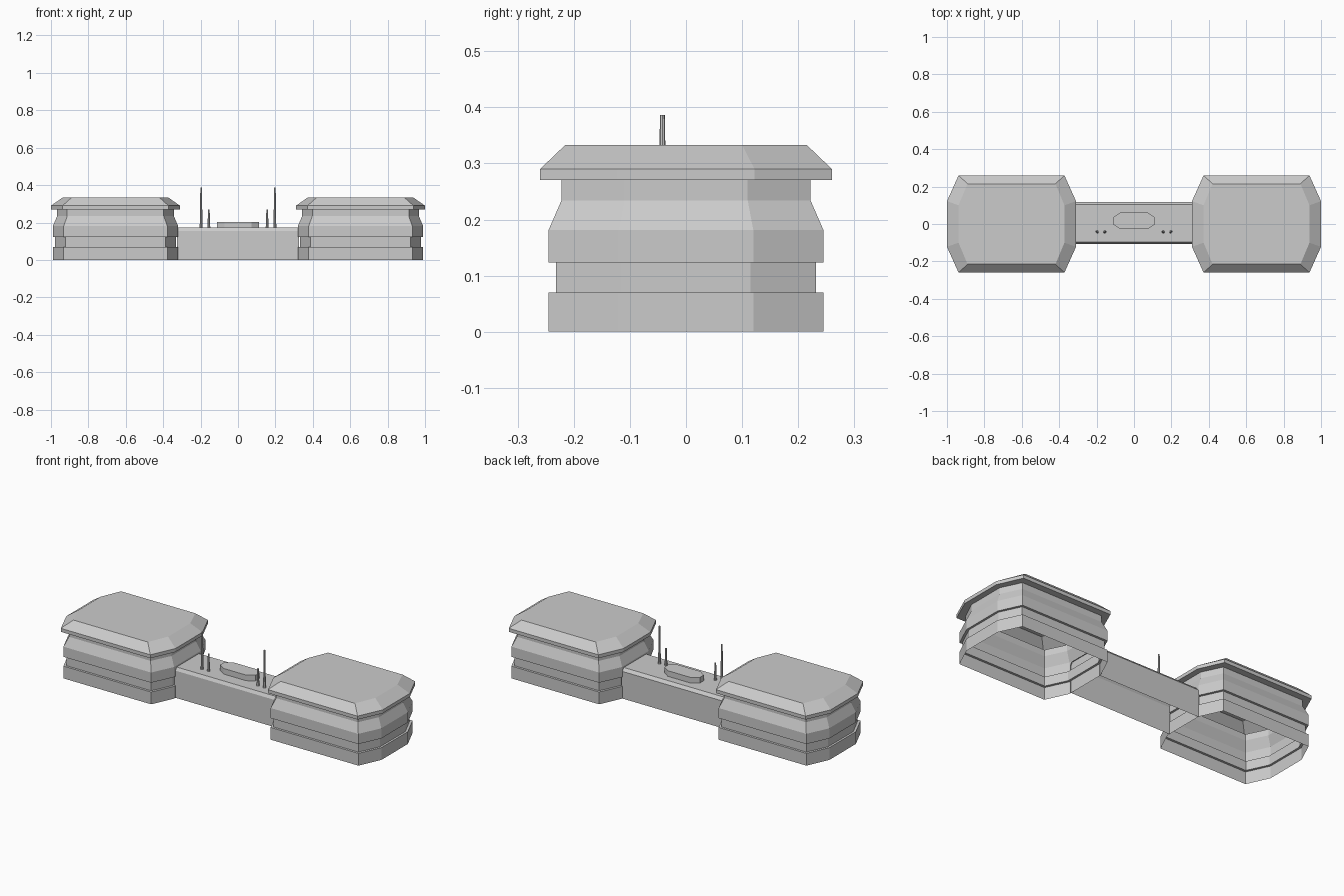
import bpy
import bmesh
from math import cos, sin, pi

if "Cube" in bpy.data.objects:
    bpy.data.objects.remove(bpy.data.objects["Cube"], do_unlink=True)

grey = bpy.data.materials.new("plain grey")
grey.use_nodes = True
colour = (0.6, 0.6, 0.6, 1)
grey.diffuse_color = colour
grey.node_tree.nodes["Principled BSDF"].inputs["Base Color"].default_value = colour


def octagon(hx, hy, cx, cy):
    """Rectangle outline hx by hy whose corners are cut at cx and cy."""
    quarter = [(hx, cy), (cx, hy)]
    half = quarter + [(-x, y) for x, y in reversed(quarter)]
    return half + [(-x, -y) for x, y in half]


def loft(name, rings, location=(0, 0, 0), cap_top=True, cap_bottom=False):
    """Skin a stack of (z, outline) rings; an uncapped end stays open."""
    bm = bmesh.new()
    loops = [[bm.verts.new((x, y, z)) for x, y in outline] for z, outline in rings]
    for low, high in zip(loops, loops[1:]):
        n = len(low)
        for i in range(n):
            j = (i + 1) % n
            bm.faces.new((low[i], low[j], high[j], high[i]))
    if cap_top:
        bm.faces.new(loops[-1])
    if cap_bottom:
        bm.faces.new(loops[0][::-1])
    mesh = bpy.data.meshes.new(name)
    bm.to_mesh(mesh)
    bm.free()
    mesh.materials.append(grey)
    obj = bpy.data.objects.new(name, mesh)
    obj.location = location
    bpy.context.collection.objects.link(obj)
    return obj


# Outlines of the end pavilions
wall = octagon(0.335, 0.245, 0.277, 0.12)
recess = octagon(0.323, 0.232, 0.268, 0.115)
neck = octagon(0.312, 0.222, 0.258, 0.11)
eave = octagon(0.345, 0.26, 0.283, 0.122)
roof = octagon(0.283, 0.215, 0.235, 0.10)

pavilion = [
    (0, wall), (0.07, wall),
    (0.07, recess), (0.123, recess),
    (0.123, wall), (0.181, wall),
    (0.234, neck), (0.27, neck),
    (0.27, eave), (0.29, eave),
    (0.333, roof),
]

# Pavilions, hollow and open underneath
for side, x in (("left", 0.655), ("right", -0.655)):
    loft(side + "_pavilion", pavilion, (x, 0, 0))

# Connecting hall: open-bottomed channel with bevelled top edges
bm = bmesh.new()
section = [(-0.107, 0), (-0.107, 0.155), (-0.097, 0.172),
           (0.104, 0.172), (0.118, 0.155), (0.118, 0)]
ends = [[bm.verts.new((x, y, z)) for y, z in section] for x in (-0.325, 0.325)]
for i in range(len(section) - 1):
    bm.faces.new((ends[0][i], ends[1][i], ends[1][i + 1], ends[0][i + 1]))
mesh = bpy.data.meshes.new("connecting_hall")
bm.to_mesh(mesh)
bm.free()
mesh.materials.append(grey)
bpy.context.collection.objects.link(bpy.data.objects.new("connecting_hall", mesh))

# Low box on the hall roof
box = octagon(0.112, 0.045, 0.072, 0.018)
loft("roof_box", [(0.17, box), (0.204, box)], (0, 0.017, 0))


def circle(radius):
    return [(radius * cos(i * pi / 4), radius * sin(i * pi / 4)) for i in range(8)]


# Antennas, one tall and one short on each side
for side, sign in (("left", 1), ("right", -1)):
    for size, x, top in (("tall", 0.197, 0.386), ("short", 0.156, 0.27)):
        middle = 0.17 + (top - 0.17) * 0.4
        loft(side + "_" + size + "_antenna",
             [(0.17, circle(0.008)), (middle, circle(0.006)), (top, circle(0.0045))],
             (sign * x, -0.042, 0))
